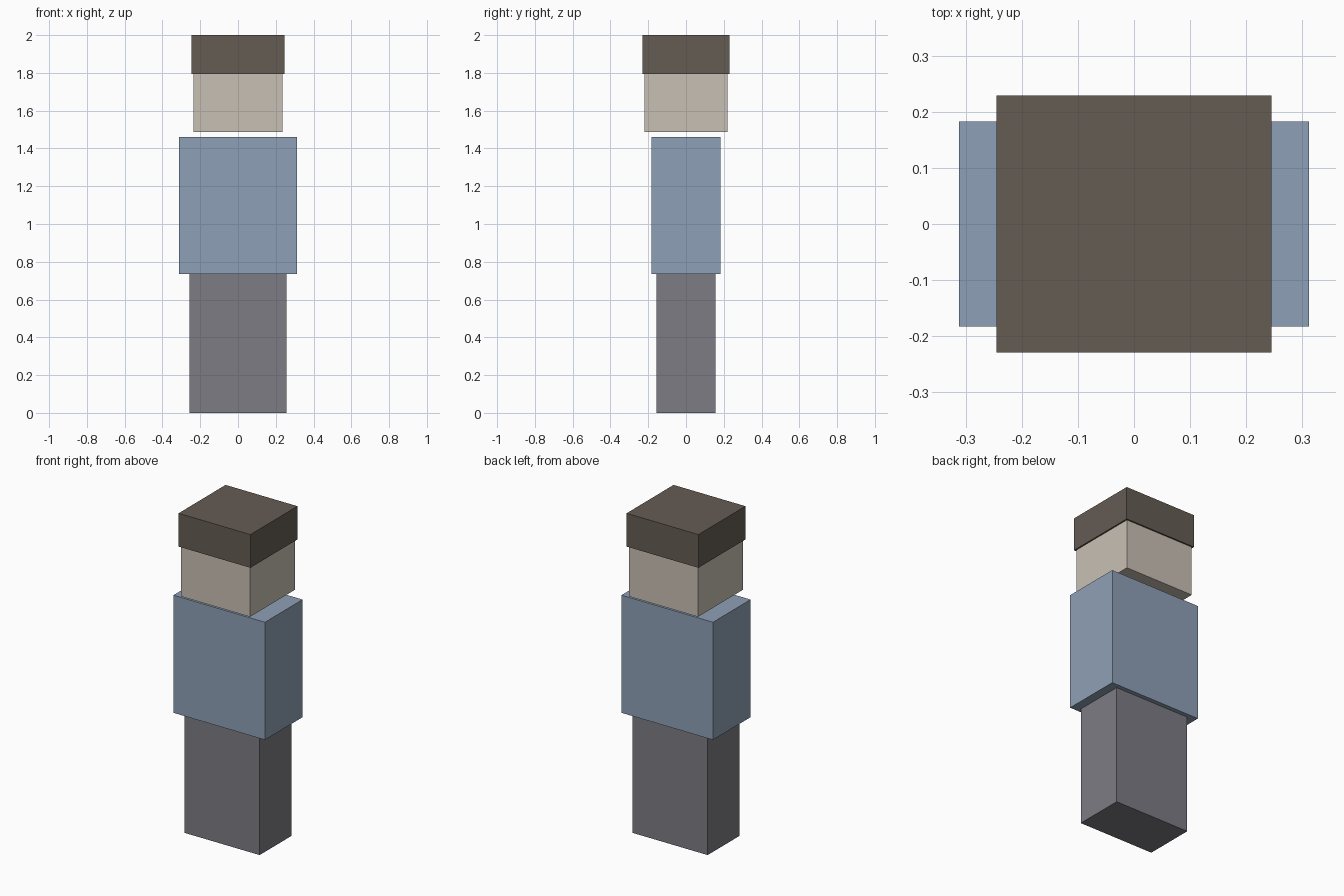
import bpy

default = bpy.data.objects.get("Cube")
if default:
    bpy.data.objects.remove(default, do_unlink=True)


def linear(channel):
    c = channel / 255
    return c / 12.92 if c <= 0.04045 else ((c + 0.055) / 1.055) ** 2.4


def material(name, rgb):
    color = (*[linear(c) for c in rgb], 1)
    mat = bpy.data.materials.new(name)
    mat.use_nodes = True
    mat.diffuse_color = color
    bsdf = mat.node_tree.nodes["Principled BSDF"]
    bsdf.inputs["Base Color"].default_value = color
    bsdf.inputs["Roughness"].default_value = 0.9
    return mat


def block(name, half_x, half_y, bottom, top, mat):
    """Box centred on the vertical axis between two heights."""
    bpy.ops.mesh.primitive_cube_add(size=2, location=(0, 0, (bottom + top) / 2))
    obj = bpy.context.object
    obj.name = name
    obj.scale = (half_x, half_y, (top - bottom) / 2)
    bpy.ops.object.transform_apply(location=False, rotation=False, scale=True)
    obj.data.materials.append(mat)
    return obj


# Legs in one block, with the wider torso resting on top
block("legs", 0.257, 0.156, 0, 0.735, material("grey trousers", (124, 124, 132)))
block("torso", 0.312, 0.183, 0.735, 1.46, material("blue shirt", (143, 160, 183)))

# Head floats just above the torso and runs up inside the hair
block("head", 0.236, 0.22, 1.487, 1.9, material("pale skin", (201, 192, 181)))
block("hair", 0.245, 0.229, 1.795, 2, material("dark brown hair", (101, 92, 84)))
